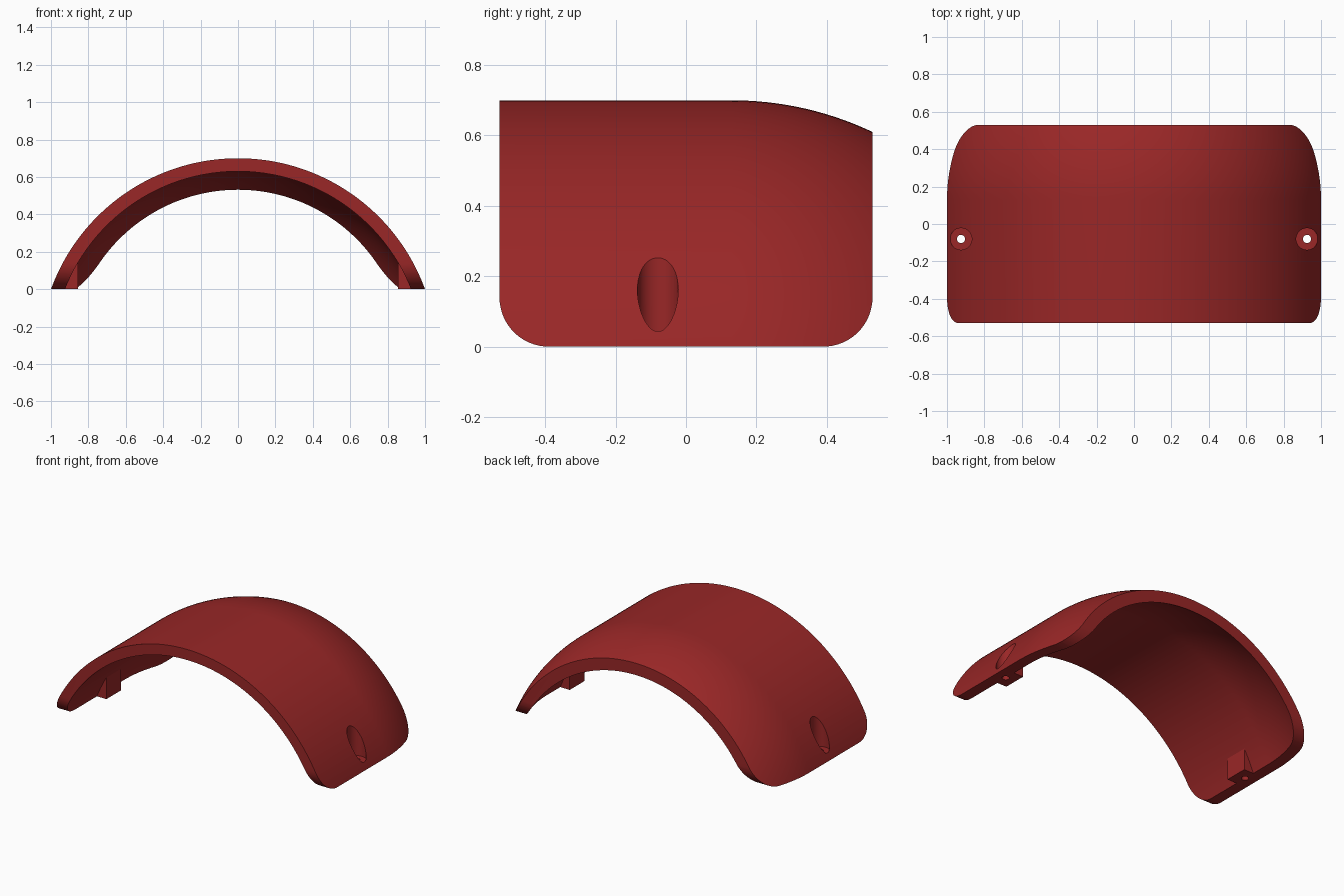
import bpy, bmesh, math
from mathutils import Vector

if "Cube" in bpy.data.objects:
    bpy.data.objects.remove(bpy.data.objects["Cube"])

AXIS_Z, R_OUT, WALL = -0.364, 1.064, 0.07    # arch axis height, radius, thickness
Y_END, Y_BEND, R_BEND = 0.53, 0.13, 0.934    # half depth, start and radius of the rear taper
HOLE_X, HOLE_Y = 0.925, -0.08

red = bpy.data.materials.new("dark red")
red.diffuse_color = (0.32, 0.02, 0.02, 1)
red.use_nodes = True
red.node_tree.nodes["Principled BSDF"].inputs["Base Color"].default_value = red.diffuse_color


def make_object(name, bm):
    bmesh.ops.recalc_face_normals(bm, faces=bm.faces)
    mesh = bpy.data.meshes.new(name)
    bm.to_mesh(mesh)
    bm.free()
    mesh.materials.append(red)
    ob = bpy.data.objects.new(name, mesh)
    bpy.context.collection.objects.link(ob)
    return ob


def prism(name, outline, offset):
    """Extrude a closed outline of 3D points by an offset."""
    bm = bmesh.new()
    face = bm.faces.new([bm.verts.new(p) for p in outline])
    out = bmesh.ops.extrude_face_region(bm, geom=[face])
    verts = [g for g in out["geom"] if isinstance(g, bmesh.types.BMVert)]
    bmesh.ops.translate(bm, verts=verts, vec=Vector(offset))
    return make_object(name, bm)


def cylinder(name, x, radius, z0, z1):
    ring = [(x + radius * math.cos(i * math.tau / 48),
             HOLE_Y + radius * math.sin(i * math.tau / 48), z0) for i in range(48)]
    return prism(name, ring, (0, 0, z1 - z0))


def boolean(target, tool, operation):
    mod = target.modifiers.new(operation.lower(), 'BOOLEAN')
    mod.object, mod.operation, mod.solver = tool, operation, 'EXACT'
    bpy.context.view_layer.objects.active = target
    bpy.ops.object.modifier_apply(modifier=mod.name)
    bpy.data.objects.remove(tool)


# Arched shell: wall section (y, radius) swept around the arch axis
def wall_line(radius, bend):
    line = [(-Y_END - 0.02, radius), (Y_BEND, radius)]
    for i in range(1, 17):
        dy = (Y_END + 0.02 - Y_BEND) * i / 16
        line.append((Y_BEND + dy, radius - bend + math.sqrt(bend**2 - dy**2)))
    return line


section = wall_line(R_OUT, R_BEND) + wall_line(R_OUT - WALL, R_BEND - WALL)[::-1]
bm = bmesh.new()
rings = []
STEPS = 96
for i in range(STEPS + 1):
    a = math.radians(-78 + 156 * i / STEPS)
    rings.append([bm.verts.new((r * math.sin(a), y, AXIS_Z + r * math.cos(a)))
                  for y, r in section])
n = len(section)
for a, b in zip(rings, rings[1:]):
    for j in range(n):
        k = (j + 1) % n
        bm.faces.new((a[j], a[k], b[k], b[j]))
bm.faces.new(rings[0])
bm.faces.new(rings[-1])
shell = make_object("arched_cover", bm)

# Screw bosses inside each foot
for s in (-1, 1):
    pts = [(0.855, -0.05), (0.96, -0.05), (0.96, 0), (0.9, 0.16), (0.855, 0.16)]
    boss = prism("screw_boss", [(s * x, HOLE_Y - 0.077, z) for x, z in pts], (0, 0.154, 0))
    boolean(shell, boss, 'UNION')

# Trim to the side outline: flat ends and rounded lower corners
RC = 0.14
outline = [(-1.5, Y_END, 1), (-1.5, -Y_END, 1)]
for cy, start in ((-Y_END + RC, 180), (Y_END - RC, 270)):
    for i in range(17):
        a = math.radians(start + 90 * i / 16)
        outline.append((-1.5, cy + RC * math.cos(a), RC + RC * math.sin(a)))
boolean(shell, prism("trim_block", outline, (3, 0, 0)), 'INTERSECT')

# Counterbored screw holes
for s in (-1, 1):
    boolean(shell, cylinder("counterbore", s * HOLE_X, 0.058, 0.045, 0.6), 'DIFFERENCE')
    boolean(shell, cylinder("screw_hole", s * HOLE_X, 0.022, -0.1, 0.2), 'DIFFERENCE')

bpy.ops.object.select_all(action='DESELECT')
shell.select_set(True)
bpy.context.view_layer.objects.active = shell
bpy.ops.object.shade_smooth_by_angle(angle=math.radians(30))
